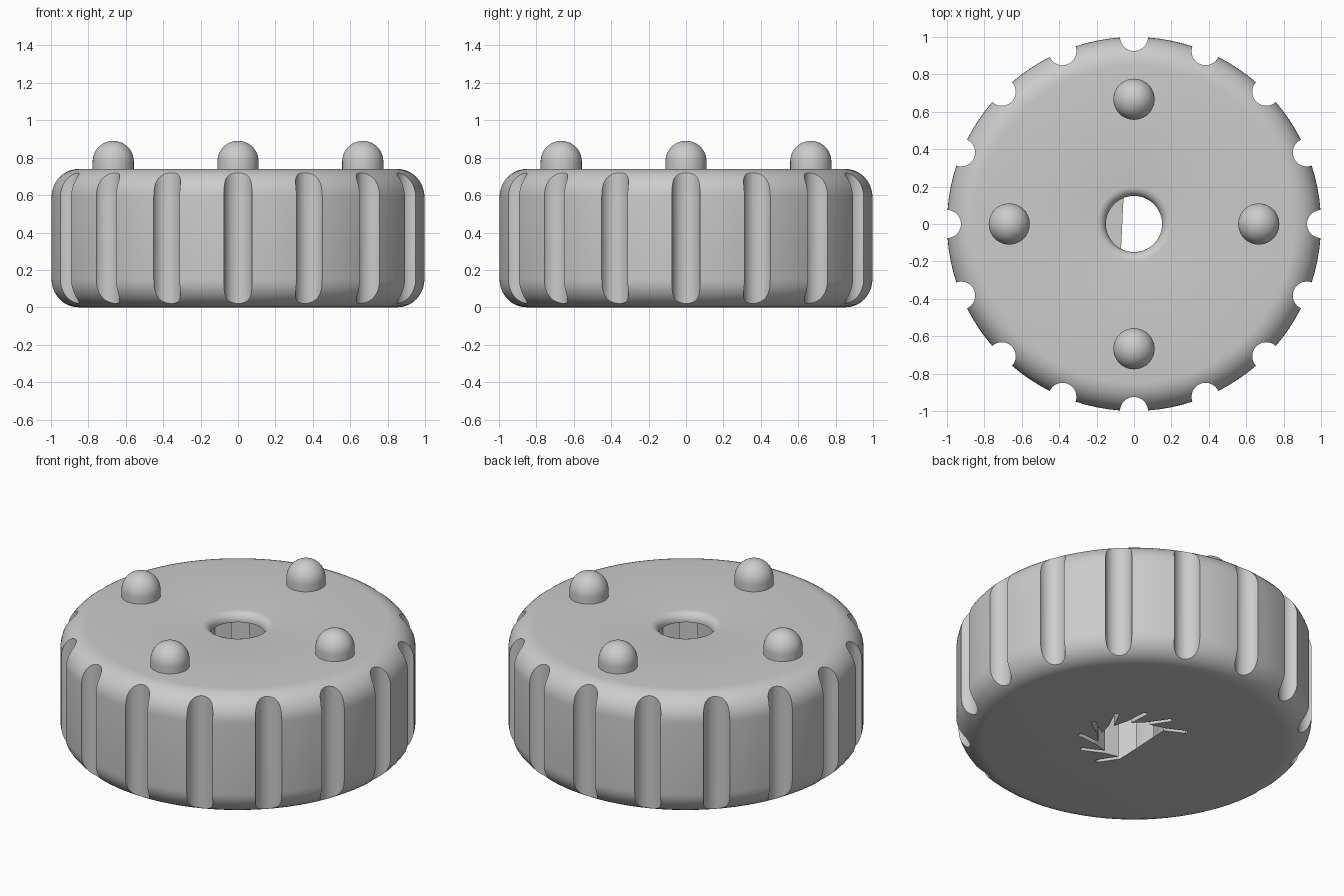
import bpy, bmesh
from math import sin, cos, pi, radians
from mathutils import Matrix, Vector

old = bpy.data.objects.get("Cube")
if old:
    bpy.data.objects.remove(old)

GREY = (0.6, 0.6, 0.6, 1)
grey = bpy.data.materials.new("plain grey")
grey.use_nodes = True
grey.diffuse_color = GREY
grey.node_tree.nodes["Principled BSDF"].inputs["Base Color"].default_value = GREY


def add_object(name, bm, fix_normals=True):
    if fix_normals:
        bmesh.ops.recalc_face_normals(bm, faces=bm.faces)
    mesh = bpy.data.meshes.new(name)
    bm.to_mesh(mesh)
    bm.free()
    mesh.materials.append(grey)
    obj = bpy.data.objects.new(name, mesh)
    bpy.context.collection.objects.link(obj)
    return obj


def activate(obj):
    bpy.ops.object.select_all(action="DESELECT")
    obj.select_set(True)
    bpy.context.view_layer.objects.active = obj


def arc(r, z, radius, start, end, steps=10):
    angles = [radians(start + (end - start) * i / steps) for i in range(steps + 1)]
    return [(r + radius * cos(a), z + radius * sin(a)) for a in angles]


def lathe(name, profile, segments, closed=False):
    bm = bmesh.new()
    verts = [bm.verts.new((r, 0, z)) for r, z in profile]
    edges = [bm.edges.new(pair) for pair in zip(verts, verts[1:])]
    if closed:
        edges.append(bm.edges.new((verts[-1], verts[0])))
    bmesh.ops.spin(bm, geom=verts + edges, axis=(0, 0, 1), cent=(0, 0, 0),
                   angle=2 * pi, steps=segments)
    bmesh.ops.remove_doubles(bm, verts=bm.verts, dist=0.0001)
    return add_object(name, bm)


def cut(obj, cutter):
    mod = obj.modifiers.new("cut", "BOOLEAN")
    mod.operation = "DIFFERENCE"
    mod.solver = "EXACT"
    mod.object = cutter
    activate(obj)
    bpy.ops.object.modifier_apply(modifier=mod.name)
    bpy.data.objects.remove(cutter)


# Round body with soft rims and a rounded lip around the centre hole
profile = (arc(0.20, 0.69, 0.05, 180, 90, 6) + arc(0.85, 0.59, 0.15, 90, 0)
           + arc(0.85, 0.15, 0.15, 0, -90) + [(0.15, 0)])
body = lathe("knob_body", profile, 96, closed=True)

# Sixteen grip grooves around the side
bm = bmesh.new()
for i in range(16):
    a = i * pi / 8
    bmesh.ops.create_cone(bm, cap_ends=True, segments=32, radius1=0.075, radius2=0.075,
                          depth=2, matrix=Matrix.Translation((cos(a), sin(a), 0.4)))
cut(body, add_object("groove_cutter", bm))

# Socket outline: round core with twelve slanted narrow slots
slots = []
for k in range(12):
    tip_angle = radians(-87 + 30 * k)
    tip = Vector((cos(tip_angle), sin(tip_angle))) * 0.318
    base_angle = tip_angle - radians(20)
    base = Vector((cos(base_angle), sin(base_angle))) * 0.21
    along = (tip - base).normalized()
    side = Vector((-along.y, along.x)) * 0.014
    slots.append([base - side, tip - side - along * 0.01, tip,
                  tip + side - along * 0.01, base + side])
outline = [p for slot in slots for p in slot]

bm = bmesh.new()
floor = bm.faces.new([bm.verts.new((p.x, p.y, -0.2)) for p in outline])
top = bmesh.ops.extrude_face_region(bm, geom=[floor])["geom"]
bmesh.ops.translate(bm, vec=(0, 0, 0.885),
                    verts=[g for g in top if isinstance(g, bmesh.types.BMVert)])
cut(body, add_object("socket_cutter", bm))

# Flat web closing one side of the socket along a straight edge
web = [slots[7][-1]] + [p for slot in slots[8:] for p in slot] + [slots[0][0]]
bm = bmesh.new()
face = bm.faces.new([bm.verts.new((p.x, p.y, 0)) for p in web])
face.normal_update()
if face.normal.z > 0:
    face.normal_flip()
add_object("socket_web", bm, fix_normals=False)

# Four domed pegs on top
pegs = []
for i, side_name in enumerate(("left", "back", "right", "front")):
    a = i * pi / 2
    peg = lathe(side_name + "_peg", [(0, 0.72), (0.11, 0.72)]
                + arc(0, 0.78, 0.11, 0, 90, 12), 40)
    peg.location = (0.667 * cos(a), 0.667 * sin(a), 0)
    pegs.append(peg)

for obj in [body] + pegs:
    activate(obj)
    bpy.ops.object.shade_smooth_by_angle(angle=radians(30))
